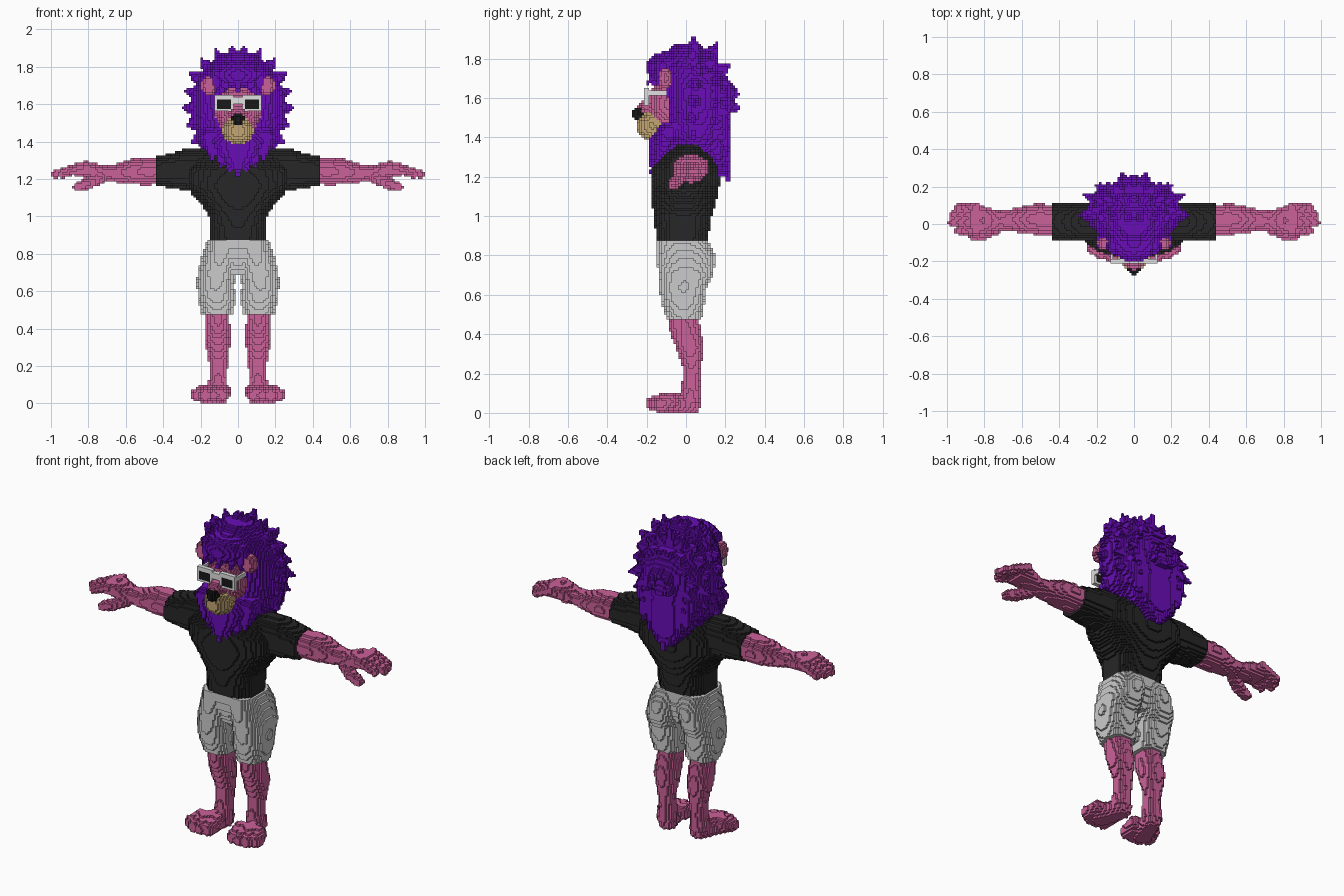
import bpy, math, random
from mathutils import Vector

random.seed(4)
if "Cube" in bpy.data.objects:
    bpy.data.objects.remove(bpy.data.objects["Cube"], do_unlink=True)

STEP = 1 / 80          # edge of one block
blocks = {}            # block index -> part name


# ---------- shape helpers: every shape is filled with blocks, mirrored in x ----------
def fill(part, low, high, inside):
    spans = [range(math.floor(a / STEP) - 1, math.ceil(b / STEP) + 1) for a, b in zip(low, high)]
    for i in spans[0]:
        if i < 0:
            continue
        for j in spans[1]:
            for k in spans[2]:
                if k >= 0 and inside(((i + .5) * STEP, (j + .5) * STEP, (k + .5) * STEP)):
                    blocks[i, j, k] = blocks[-1 - i, j, k] = part


def box(part, low, high):
    fill(part, low, high, lambda p: all(a <= v <= b for a, v, b in zip(low, p, high)))


def ball(part, centre, radii):
    low = [c - r for c, r in zip(centre, radii)]
    high = [c + r for c, r in zip(centre, radii)]
    fill(part, low, high,
         lambda p: sum(((v - c) / r) ** 2 for v, c, r in zip(p, centre, radii)) <= 1)


def cone(part, start, r0, end, r1):
    start, end = Vector(start), Vector(end)
    line = end - start
    big = max(r0, r1)

    def inside(p):
        p = Vector(p)
        t = min(1, max(0, (p - start).dot(line) / line.length_squared))
        return (p - start - line * t).length <= r0 + (r1 - r0) * t

    fill(part, [min(a, b) - big for a, b in zip(start, end)],
         [max(a, b) + big for a, b in zip(start, end)], inside)


def loft(part, axis, stations, power=2):
    """Stations: position on the axis, two centres, two radii."""
    u, v = [n for n in range(3) if n != axis]
    low, high = [0] * 3, [0] * 3
    low[axis], high[axis] = stations[0][0], stations[-1][0]
    for n, c, r in ((u, 1, 3), (v, 2, 4)):
        low[n] = min(s[c] - s[r] for s in stations)
        high[n] = max(s[c] + s[r] for s in stations)

    def inside(p):
        for a, b in zip(stations, stations[1:]):
            if a[0] <= p[axis] <= b[0]:
                t = (p[axis] - a[0]) / (b[0] - a[0])
                c1, c2, r1, r2 = [m + (n - m) * t for m, n in zip(a[1:], b[1:])]
                return abs((p[u] - c1) / r1) ** power + abs((p[v] - c2) / r2) ** power <= 1
        return False

    fill(part, low, high, inside)


# ---------- legs and feet ----------
loft("legs", 2, [(.05, .11, .02, .055, .055), (.15, .105, .025, .048, .045),
                 (.22, .105, .03, .05, .045), (.33, .11, .02, .07, .07),
                 (.4, .108, 0, .066, .08), (.49, .108, -.015, .06, .075)])
cone("feet", (.105, .02, .04), .05, (.15, -.1, .045), .06)
for x, y in ((.085, -.155), (.13, -.165), (.175, -.155), (.215, -.13)):
    cone("feet", (x * .9, -.08, .06), .04, (x, y, .045), .038)

# ---------- shorts ----------
loft("shorts", 2, [(.475, .108, -.01, .085, .09), (.56, .115, -.015, .1, .11),
                   (.63, .12, -.015, .1, .12), (.7, .113, 0, .105, .14),
                   (.8, .09, 0, .1, .15), (.875, .08, -.02, .085, .135)], 2.3)
loft("shorts", 2, [(.69, 0, -.01, .1, .09), (.8, 0, -.01, .16, .13),
                   (.875, 0, -.02, .165, .135)], 2.5)

# ---------- arms and hands ----------
loft("arms", 0, [(.43, .02, 1.24, .08, .07), (.5, .025, 1.24, .085, .073),
                 (.56, .025, 1.24, .08, .07), (.65, .02, 1.23, .06, .05),
                 (.72, .015, 1.232, .055, .038), (.8, .02, 1.25, .075, .045),
                 (.88, .025, 1.25, .08, .04)])
for y, tip in ((-.035, .94), (.007, .975), (.049, .97), (.088, .94)):
    cone("hands", (.84, y, 1.265), .026, (tip, y, 1.225), .022)
cone("hands", (.73, -.02, 1.21), .033, (.8, -.055, 1.175), .03)
cone("hands", (.8, -.055, 1.175), .03, (.86, -.065, 1.155), .024)

# ---------- shirt ----------
loft("shirt", 2, [(.87, 0, -.02, .155, .13), (1, 0, -.015, .155, .147),
                  (1.08, 0, -.01, .21, .165), (1.16, 0, -.005, .28, .175),
                  (1.25, 0, 0, .29, .17), (1.32, 0, .01, .25, .12),
                  (1.365, 0, .02, .2, .07)], 2.4)
loft("shirt", 0, [(.1, .01, 1.25, .1, .11), (.29, .01, 1.248, .1, .11),
                  (.36, .01, 1.245, .1, .092), (.44, .01, 1.24, .1, .077)], 2.3)

# ---------- mane: core, chest locks, back locks and spikes ----------
loft("mane", 2, [(1.28, 0, .06, .14, .12), (1.4, 0, .06, .22, .16),
                 (1.55, 0, .06, .25, .17), (1.65, 0, .06, .25, .18),
                 (1.75, 0, .03, .21, .16), (1.82, 0, .01, .15, .12),
                 (1.88, 0, .01, .07, .06)])
loft("mane", 2, [(1.25, 0, -.14, .04, .045), (1.32, 0, -.11, .11, .08),
                 (1.4, 0, -.08, .17, .11), (1.47, 0, -.04, .19, .1)])
loft("mane", 2, [(1.2, 0, .18, .05, .03), (1.3, 0, .16, .14, .07),
                 (1.45, 0, .1, .2, .13)])
for x in (0, .05, .1, .15):
    cone("mane", (x, -.09, 1.42), .055, (x * .9, -.175 + x * .3, 1.22 + x * .6), .012)
    cone("mane", (x, .15, 1.48), .06, (x * .9, .21, 1.18 + x), .012)

centre = Vector((0, .03, 1.6))
for row, pitch in enumerate((4, 28, 52, 78)):
    count = (10, 9, 7, 3)[row]
    for n in range(count + 1):
        angle = math.pi * (n + .4 * (row % 2 == 0)) / (count + .4)
        p = math.radians(pitch + random.uniform(-4, 4))
        way = Vector((.3 * math.sin(angle) * math.cos(p), .24 * math.sin(p),
                      .325 * math.cos(angle) * math.cos(p)))
        tip = centre + way * random.uniform(.96, 1.05)
        tip.z -= .03 * math.sin(p)
        cone("mane", centre + way * .7, .055, tip, .008)

# ---------- head, ears and muzzle ----------
ball("head", (0, -.07, 1.57), (.125, .125, .14))
ball("mane", (0, -.09, 1.755), (.14, .11, .08))
for x in (0, .06, .11):
    cone("mane", (x, -.12, 1.76), .04, (x * 1.1, -.19 + x * .5, 1.675), .012)
ball("ears", (.155, -.105, 1.7), (.042, .035, .056))
ball("muzzle", (0, -.17, 1.458), (.083, .082, .072))
ball("head", (0, -.17, 1.555), (.058, .075, .04))
ball("nose", (0, -.243, 1.52), (.034, .03, .034))

# ---------- glasses ----------
box("glasses", (.025, -.2125, 1.56), (.12, -.185, 1.645))
box("glasses", (0, -.2125, 1.605), (.03, -.185, 1.635))
box("glasses", (.11, -.2125, 1.61), (.128, -.1, 1.64))
box("lenses", (.037, -.2125, 1.57), (.108, -.19, 1.63))


# ---------- materials ----------
def material(name, *rgb):
    mat = bpy.data.materials.new(name)
    mat.use_nodes = True
    mat.diffuse_color = (*rgb, 1)
    mat.node_tree.nodes["Principled BSDF"].inputs["Base Color"].default_value = (*rgb, 1)
    return mat


pink = material("pink skin", .6, .12, .32)
purple = material("purple hair", .14, .004, .47)
cloth = material("charcoal cloth", .02, .02, .02)
grey = material("light grey cloth", .6, .6, .6)
tan = material("tan muzzle fur", .55, .38, .17)
black = material("black gloss", .009, .009, .009)
white = material("white frame", .75, .75, .75)
paint = {"shirt": cloth, "shorts": grey, "mane": purple, "muzzle": tan,
         "nose": black, "lenses": black, "glasses": white}

# ---------- turn the exposed sides of the blocks into one mesh per part ----------
SIDES = []
for axis in range(3):
    for sign in (0, 1):
        corners = []
        for a, b in ((0, 0), (1, 0), (1, 1), (0, 1)):
            c = [0, 0, 0]
            c[axis], c[(axis + 1) % 3], c[(axis + 2) % 3] = sign, a, b
            corners.append(c)
        step = [0, 0, 0]
        step[axis] = 2 * sign - 1
        SIDES.append((step, corners if sign else corners[::-1]))

shapes = {}
for (i, j, k), part in blocks.items():
    verts, faces = shapes.setdefault(part, ({}, []))
    for (a, b, c), corners in SIDES:
        if (i + a, j + b, k + c) not in blocks:
            faces.append([verts.setdefault((i + x, j + y, k + z), len(verts))
                          for x, y, z in corners])

for part, (verts, faces) in shapes.items():
    mesh = bpy.data.meshes.new(part)
    mesh.from_pydata([Vector(v) * STEP for v in verts], [], faces)
    mesh.materials.append(paint.get(part, pink))
    bpy.context.collection.objects.link(bpy.data.objects.new(part, mesh))
